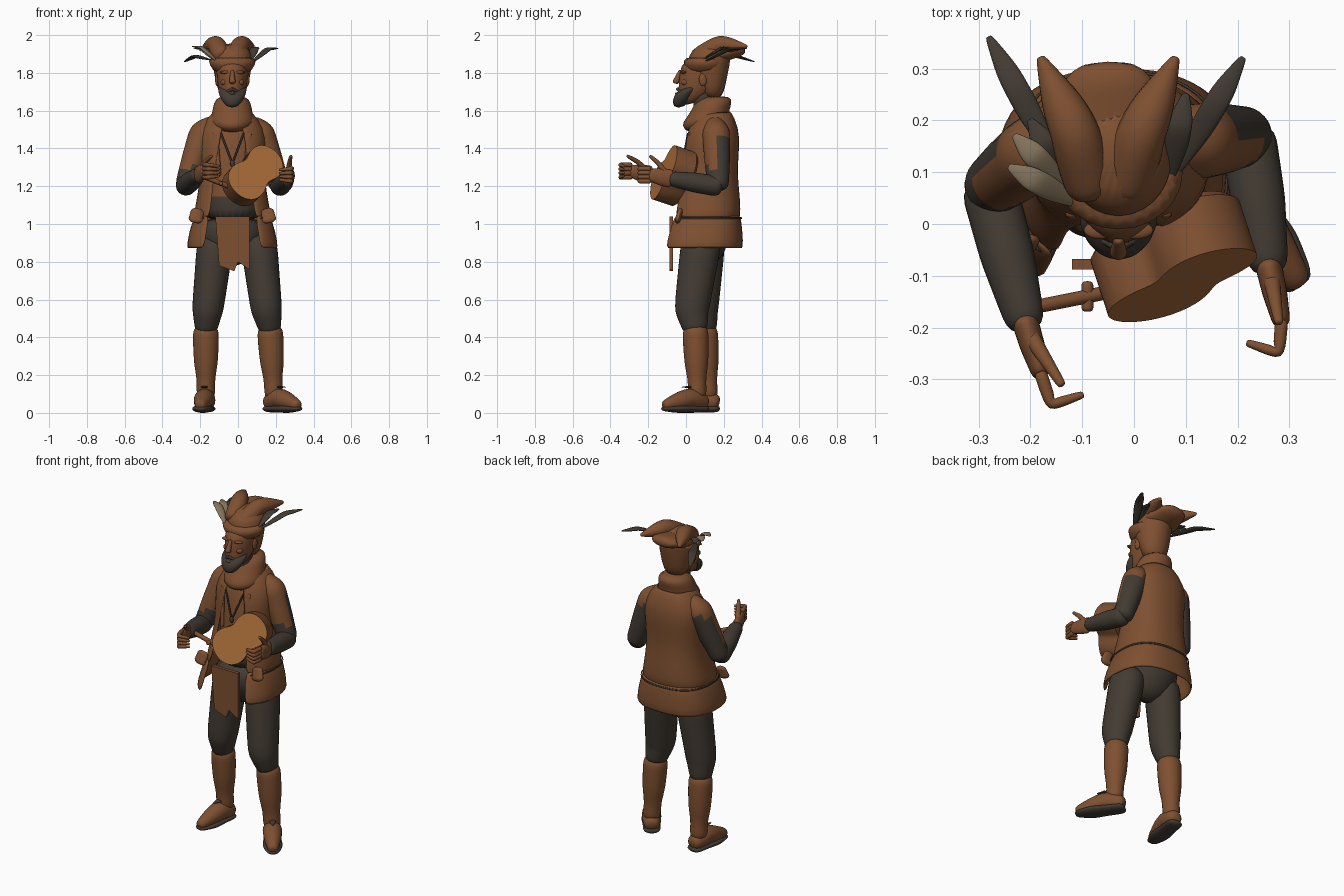
import bpy, bmesh, math
from mathutils import Vector, Matrix

if bpy.data.objects.get("Cube"):
    bpy.data.objects.remove(bpy.data.objects["Cube"])

UP, BACK = Vector((0, 0, 1)), Vector((0, 1, 0))
MIDDLE = -.03  # the figure leans slightly to its right


def material(name, rgb):
    mat = bpy.data.materials.new(name)
    mat.use_nodes = True
    mat.diffuse_color = (*rgb, 1)
    shader = mat.node_tree.nodes["Principled BSDF"]
    shader.inputs["Base Color"].default_value = (*rgb, 1)
    shader.inputs["Roughness"].default_value = .9
    return mat


BROWN = material("leather brown", (.21, .08, .03))
DARK = material("dark cloth", (.055, .044, .033))
ORANGE = material("varnished wood", (.4, .15, .04))
BEIGE = material("pale feather", (.24, .18, .11))


def point(x, y, z):
    return Vector((x, y, z))


def sample(values, t):
    """Read a list of numbers or points at a fraction of its length."""
    place = t * (len(values) - 1)
    index = min(int(place), len(values) - 2)
    return values[index] + (values[index + 1] - values[index]) * (place - index)


def finish(name, bm, mat, second=None, rule=None, smooth=True, thick=0):
    """Make an object; faces passing the rule take the second colour."""
    bmesh.ops.recalc_face_normals(bm, faces=bm.faces)
    if rule:
        for face in bm.faces:
            face.material_index = int(rule(face.calc_center_median(), face.normal))
    mesh = bpy.data.meshes.new(name)
    bm.to_mesh(mesh)
    bm.free()
    mesh.materials.append(mat)
    if second:
        mesh.materials.append(second)
    ob = bpy.data.objects.new(name, mesh)
    bpy.context.collection.objects.link(ob)
    if thick:
        ob.modifiers.new("thickness", 'SOLIDIFY').thickness = thick
    if smooth:
        rounding = ob.modifiers.new("rounding", 'SUBSURF')
        rounding.levels = rounding.render_levels = 1
        mesh.polygons.foreach_set("use_smooth", [True] * len(mesh.polygons))
    return ob


def skin(rings, closed=True):
    """Bridge rings of points, capping closed ones."""
    bm = bmesh.new()
    rows = [[bm.verts.new(p) for p in ring] for ring in rings]
    count = len(rows[0])
    for low, high in zip(rows, rows[1:]):
        for i in range(count if closed else count - 1):
            j = (i + 1) % count
            bm.faces.new((low[i], low[j], high[j], high[i]))
    if closed:
        bm.faces.new(rows[0])
        bm.faces.new(rows[-1])
    return bm


def loft(name, bottom, top, mat, rx, ry, y=(.1, .1), gap=None, power=1, sides=24, **options):
    """Stacked ovals following profiles; gap is the front opening in degrees, low power is squarer."""
    def bulge(value):
        return math.copysign(abs(value) ** power, value)
    rings, steps = [], max(len(rx), len(ry), len(y)) - 1
    for t in (k / steps for k in range(steps + 1)):
        start = math.radians(sample(gap, t)) if gap else 0
        turn = (math.tau - 2 * start) / (sides - 1 if gap else sides)
        angles = [start + turn * i for i in range(sides)]
        rings.append([point(MIDDLE + sample(rx, t) * bulge(math.sin(a)),
                            sample(y, t) - sample(ry, t) * bulge(math.cos(a)),
                            bottom + (top - bottom) * t) for a in angles])
    return finish(name, skin(rings, not gap), mat, **options)


def tube(name, path, radii, mat, flat=1, hint=UP, sides=12, steps=8, **options):
    """Round-ended sweep along a path; flat scales it towards the hint direction."""
    stations = [(sample(path, k / steps), sample(radii, k / steps)) for k in range(steps + 1)]
    (first, r_first), (last, r_last) = stations[0], stations[-1]
    stations.insert(0, (first + (path[0] - path[1]).normalized() * r_first * .4, r_first * .6))
    stations.append((last + (path[-1] - path[-2]).normalized() * r_last * .4, r_last * .6))
    rings = []
    for i, (centre, radius) in enumerate(stations):
        ahead, behind = stations[min(i + 1, steps + 2)][0], stations[max(i - 1, 0)][0]
        along = (ahead - behind).normalized()
        side = along.cross(hint).normalized()
        rise = side.cross(along) * flat
        rings.append([centre + (side * math.cos(a) + rise * math.sin(a)) * radius
                      for a in (math.tau * k / sides for k in range(sides))])
    return finish(name, skin(rings), mat, **options)


def ball(name, centre, size, mat):
    bm = bmesh.new()
    place = Matrix.Translation(centre) @ Matrix.Diagonal((*size, 1))
    bmesh.ops.create_uvsphere(bm, u_segments=14, v_segments=8, radius=1, matrix=place)
    return finish(name, bm, mat)


def leg(side, hip, knee, cuff, ankle, toe):
    tube(side + "_trouser_leg", [hip, knee, cuff], (.1, .085, .06), DARK, 1.1, BACK, 16)
    tube(side + "_boot_shaft", [cuff, ankle], (.07, .069, .064, .05, .05), BROWN, 1, BACK, 16)
    heel = ankle + (ankle - toe) * .2
    heel.z = toe.z + .015
    tube(side + "_foot", [heel, ankle.lerp(toe, .25), toe], (.045, .057, .054, .03), BROWN)
    sole = UP * .022
    heel.z = toe.z = 0
    tube(side + "_sole", [heel + sole, toe + sole], (.05, .052, .06, .036), DARK, .4)
    lace = ankle.lerp(toe, .25) + UP * .07
    tube(side + "_boot_lace", [lace, lace.lerp(toe, .3) + UP * .04], (.022, .006), DARK, .3)


def arm(side, collar, shoulder, elbow, wrist):
    tube(side + "_upper_sleeve", [collar, shoulder, shoulder.lerp(elbow, .5), elbow],
         (.05, .072, .066, .055), BROWN, 1.05, BACK, 16, 12,
         second=DARK, rule=lambda c, n: c.z < 1.3 or (n.y > .1 and c.z < 1.47))
    tube(side + "_forearm", [elbow, wrist], (.057, .055, .04), DARK)


def hand(side, wrist, knuckle, bend, tip, thumb):
    tube(side + "_palm", [wrist, knuckle], (.027, .025, .018), BROWN, 1.9)
    for row in (-1.5, -.5, .5, 1.5):
        lift = UP * row * .022
        path = [knuckle + lift, bend + lift, tip + lift * .8]
        tube(side + "_finger", path, (.014, .013, .008), BROWN, sides=8)
    root = wrist.lerp(knuckle, .2) + UP * .02
    tube(side + "_thumb", [root, root.lerp(thumb, .5) + UP * .01, thumb], (.018, .009), BROWN)


def feather(name, base, tip, mat):
    middle = base.lerp(tip, .6) + UP * .025
    tube(name, [base, middle, tip], (.01, .027, .025, .008), mat, .35, sides=8)


# Legs and boots, with the left foot turned out
leg("left", point(.11, .08, .9), point(.15, .03, .55), point(.17, .05, .44),
    point(.19, .06, .09), point(.315, -.11, .04))
leg("right", point(-.12, .1, .9), point(-.16, .08, .55), point(-.17, .1, .44),
    point(-.17, .12, .09), point(-.2, -.08, .04))
loft("trouser_seat", .77, 1.05, DARK, rx=(.07, .18, .17), ry=(.06, .14, .15))

# Shirt, open coat and flared skirt
loft("shirt", 1, 1.58, BROWN, rx=(.17, .14, .15, .16, .1), ry=(.15, .13, .13, .12, .09),
     y=(.1, .14), second=DARK, rule=lambda c, n: c.z < 1.2)
loft("coat_body", 1.03, 1.6, BROWN, rx=(.21, .19, .175, .175, .18, .18, .1),
     ry=(.19, .18, .16, .15, .15, .14, .09), y=(.1, .15), gap=(33, 33, 20, 10),
     power=.85, thick=.015)
loft("coat_skirt", .87, 1.05, BROWN, rx=(.245, .23, .2), ry=(.225, .21, .19), y=(.08, .1),
     gap=(33, 33), power=.8, thick=.015)
loft("waist_seam", 1.025, 1.037, DARK, rx=(.214, .214), ry=(.198, .198),
     gap=(40, 40), power=.82, thick=.006)
for s, side in ((1, "left"), (-1, "right")):
    pocket = point(MIDDLE + s * .185, -.03, 1.07)
    tube(side + "_pocket_flap", [pocket, pocket + point(s * .01, -.015, -.05)], (.035, .04),
         BROWN, .4, BACK)

# Notched cloth hanging from the waist
bm = bmesh.new()
outline = (-.12, 1.04), (.06, 1.04), (.06, .76), (0, .8), (-.02, .75), (-.1, .78)
bm.faces.new([bm.verts.new((x, -.068, z)) for x, z in outline])
finish("front_cloth", bm, BROWN, smooth=False, thick=.02)

# Scarf, collar and pendant
loft("scarf", 1.48, 1.68, BROWN, rx=(.05, .12, .115, .105, .1, .075),
     ry=(.08, .13, .115, .1, .1, .08), y=(.09, .12, .16))
pendant = point(MIDDLE, -.02, 1.32)
ball("pendant", pendant, (.012, .008, .02), DARK)
for s in (-1, 1):
    top = pendant + point(s * .06, .03, .16)
    tube("neck_cord", [top, pendant], (.006, .006), DARK, hint=BACK, sides=6)
    tube("collar_edge", [top + point(s * .03, .01, 0), pendant + point(s * .07, .01, -.06)],
         (.015, .012), BROWN, .6, BACK)

# Head
tube("neck", [point(MIDDLE, .1, 1.5), point(MIDDLE, .09, 1.7)], (.06, .055), DARK, 1, BACK)
loft("head", 1.63, 1.87, BROWN, rx=(.035, .068, .08, .083, .078),
     ry=(.035, .09, .108, .108, .095), y=(0, .05, .068, .075, .08))
loft("beard", 1.615, 1.74, DARK, rx=(.025, .06, .077, .078), ry=(.025, .05, .055, .035),
     y=(-.04, -.023, 0, .05))
tube("nose", [point(MIDDLE, -.03, 1.81), point(MIDDLE, -.055, 1.75)], (.01, .018), BROWN, 1, BACK)
ball("lip", point(MIDDLE, -.05, 1.69), (.015, .01, .006), BROWN)
for s in (-1, 1):
    ball("ear", point(MIDDLE + s * .08, .09, 1.765), (.012, .022, .036), BROWN)
    ball("brow", point(MIDDLE + s * .035, -.012, 1.803), (.034, .018, .009), BROWN)
    ball("cheek", point(MIDDLE + s * .04, -.004, 1.75), (.024, .022, .018), BROWN)
    tube("moustache", [point(MIDDLE, -.046, 1.715), point(MIDDLE + s * .045, -.022, 1.69)],
         (.01, .008), DARK, sides=8)

# Hat: cap, turned brim, back fold and two swept horns
loft("hat_cap", 1.66, 1.96, BROWN, rx=(.06, .085, .1, .11, .075),
     ry=(.05, .07, .1, .12, .085), y=(.14, .14, .125, .12, .15))
loft("hat_brim", 1.79, 1.89, BROWN, rx=(.09, .12, .14), ry=(.1, .12))
tube("hat_back_fold", [point(-.045, .1, 1.88), point(-.05, .28, 1.92)], (.1, .115, .09), BROWN, .4)
for s, side in ((-1, "right"), (1, "left")):
    horn = [point(-.05 + s * reach, y, z)
            for reach, y, z in ((.035, .07, 1.89), (.065, .18, 1.952), (.13, .32, 1.94))]
    tube(side + "_hat_horn", horn, (.05, .053, .045, .01), BROWN)

# Feathers
feather("left_long_feather", point(.08, .1, 1.86), point(.21, .32, 1.93), DARK)
feather("left_short_feather", point(.07, .09, 1.87), point(.1, .25, 1.93), DARK)
feather("right_long_feather", point(-.15, .12, 1.87), point(-.28, .36, 1.86), DARK)
feather("right_short_feather", point(-.13, .08, 1.87), point(-.2, .2, 1.92), DARK)
feather("pale_feather", point(-.11, .04, 1.86), point(-.24, .11, 1.94), BEIGE)
feather("pale_back_feather", point(-.13, .07, 1.87), point(-.23, .17, 1.93), BEIGE)

# Arms and hands
left_wrist, right_wrist = point(.26, -.08, 1.24), point(-.21, -.19, 1.26)
arm("left", point(.07, .15, 1.53), point(.125, .16, 1.48), point(.22, .17, 1.2), left_wrist)
arm("right", point(-.13, .15, 1.53), point(-.19, .14, 1.48), point(-.28, .07, 1.2), right_wrist)
hand("left", left_wrist, point(.285, -.19, 1.26), point(.28, -.25, 1.26),
     point(.22, -.23, 1.26), point(.28, -.19, 1.36))
hand("right", right_wrist, point(-.18, -.29, 1.28), point(-.16, -.35, 1.28),
     point(-.1, -.33, 1.28), point(-.14, -.31, 1.36))

# Lute: waisted body leaning back, pale soundboard, short neck and peg head
yaw, tilt, lean = (math.radians(angle) for angle in (18, 42, 18))
across = point(math.cos(yaw), math.sin(yaw), 0)
inward = UP.cross(across) * math.cos(lean) - UP * math.sin(lean)
upward = across.cross(inward)
centre, rings = point(.1, -.115, 1.28), []
for depth, scale in ((0, 1), (.115, 1), (.13, .9)):
    ring = []
    for t in (math.tau * k / 56 for k in range(56)):
        r = .134 + .041 * math.cos(2 * t) - .008 * (math.cos(4 * t) + math.cos(t))
        spoke = across * math.cos(t + tilt) + upward * math.sin(t + tilt)
        ring.append(centre + inward * depth + spoke * r * scale)
    rings.append(ring)
lute = finish("lute_body", skin(rings), BROWN, ORANGE, lambda c, n: n.dot(inward) < -.9, False)
bpy.context.view_layer.objects.active = lute
lute.select_set(True)
bpy.ops.object.shade_smooth_by_angle(angle=math.radians(35))
nut = point(-.09, -.14, 1.215)
tube("lute_neck", [point(-.02, -.125, 1.19), nut, point(-.19, -.16, 1.255)], (.014, .014), BROWN)
tube("lute_peg_head", [nut + BACK * .025, nut - BACK * .025], (.012, .012), BROWN)
